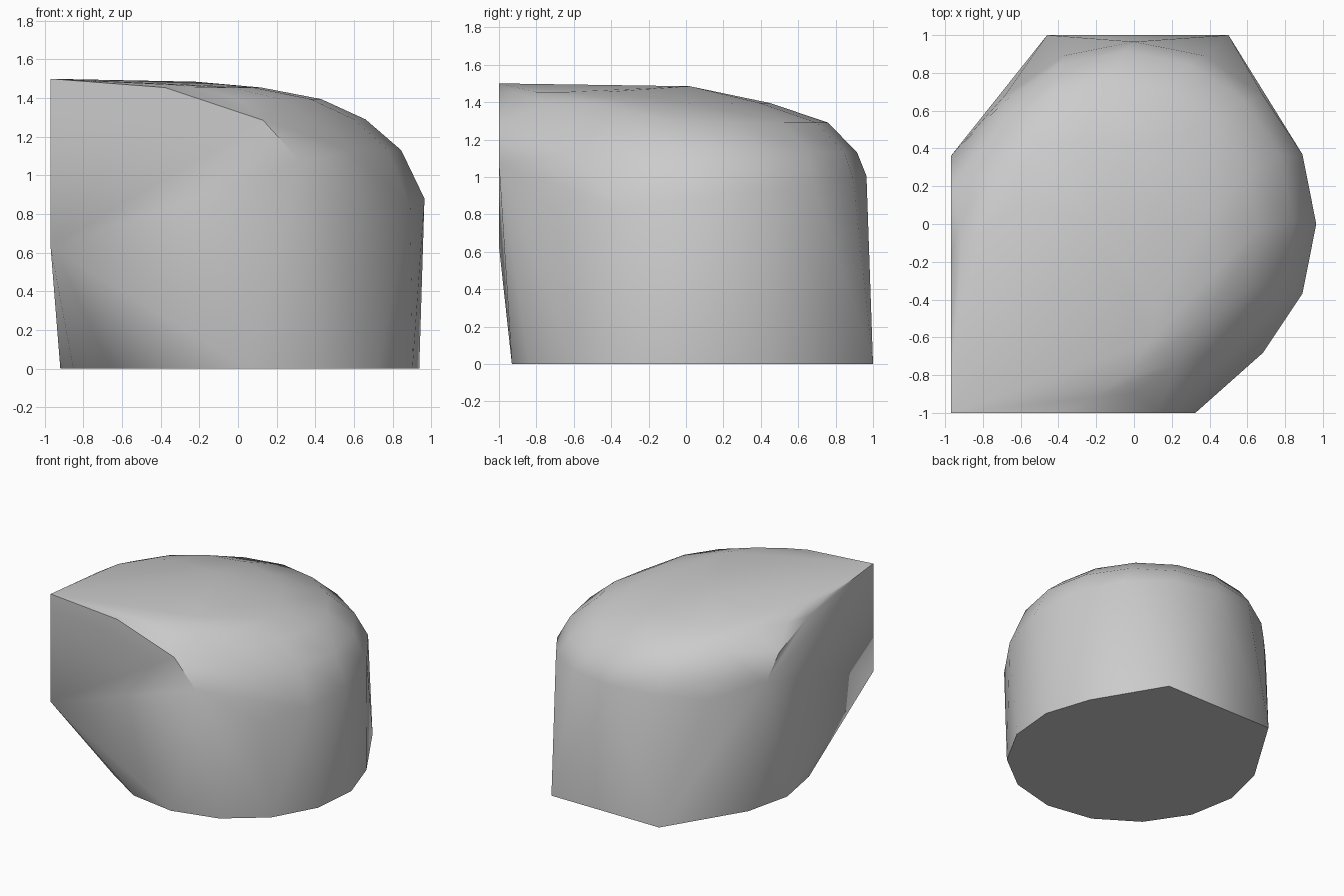
import bpy
import bmesh
from math import cos, sin, radians

cube = bpy.data.objects.get("Cube")
if cube:
    bpy.data.objects.remove(cube)


def ring(centre, radius, height, start=0, step=22.5, count=16, tilt=0):
    """Points on a circle, optionally tilted so it rises towards +y."""
    points = []
    for i in range(count):
        a = radians(start + step * i)
        y = centre[1] + radius * sin(a)
        points.append((centre[0] + radius * cos(a), y, height + tilt * y))
    return points


# Rounded base outline with two square corners at the back
points = ring((0.012, 0), 0.932, 0, start=155, step=23.5, count=11)
points += [(0.5, 1, 0), (-0.46, 1, 0)]

# Upper rim and the contours of the domed top
points += ring((0, 0), 0.965, 0.88, tilt=0.13)
points += ring((-0.05, 0.02), 0.895, 1.13)
points += ring((-0.13, -0.03), 0.79, 1.29)
points += ring((-0.27, -0.25), 0.7, 1.395)
points += ring((-0.42, -0.42), 0.54, 1.455)
points.append((-0.22, 0.02, 1.485))

# Flat cut at the front and its matching cut on the side
left, front = -0.97, -1
points += [(left, front, z) for z in (0.63, 1.5)]
points += [(x, front, z) for x, z in
           ((-0.38, 1.455), (0.13, 1.285), (0.325, 1.07))]
points += [(left, y, z) for y, z in
           ((-0.58, 1.46), (-0.17, 1.39), (0.2, 1.24), (0.36, 1.07))]

# Wrap everything in one closed convex skin
bm = bmesh.new()
for p in points:
    bm.verts.new((max(p[0], left), max(p[1], front), p[2]))
bmesh.ops.convex_hull(bm, input=bm.verts[:])
loose = [v for v in bm.verts if not v.link_faces]
bmesh.ops.delete(bm, geom=loose, context='VERTS')
bmesh.ops.dissolve_limit(bm, angle_limit=radians(0.5),
                         verts=bm.verts[:], edges=bm.edges[:])
bmesh.ops.recalc_face_normals(bm, faces=bm.faces[:])
mesh = bpy.data.meshes.new("domed_block")
bm.to_mesh(mesh)
bm.free()
block = bpy.data.objects.new("domed_block", mesh)
bpy.context.collection.objects.link(block)

# Single pale grey
grey = bpy.data.materials.new("pale_grey")
grey.use_nodes = True
colour = (0.6, 0.6, 0.6, 1)
grey.diffuse_color = colour
grey.node_tree.nodes["Principled BSDF"].inputs["Base Color"].default_value = colour
mesh.materials.append(grey)

# Soft dome, crisp cut edges
bpy.ops.object.select_all(action='DESELECT')
block.select_set(True)
bpy.context.view_layer.objects.active = block
bpy.ops.object.shade_smooth_by_angle(angle=radians(30))
